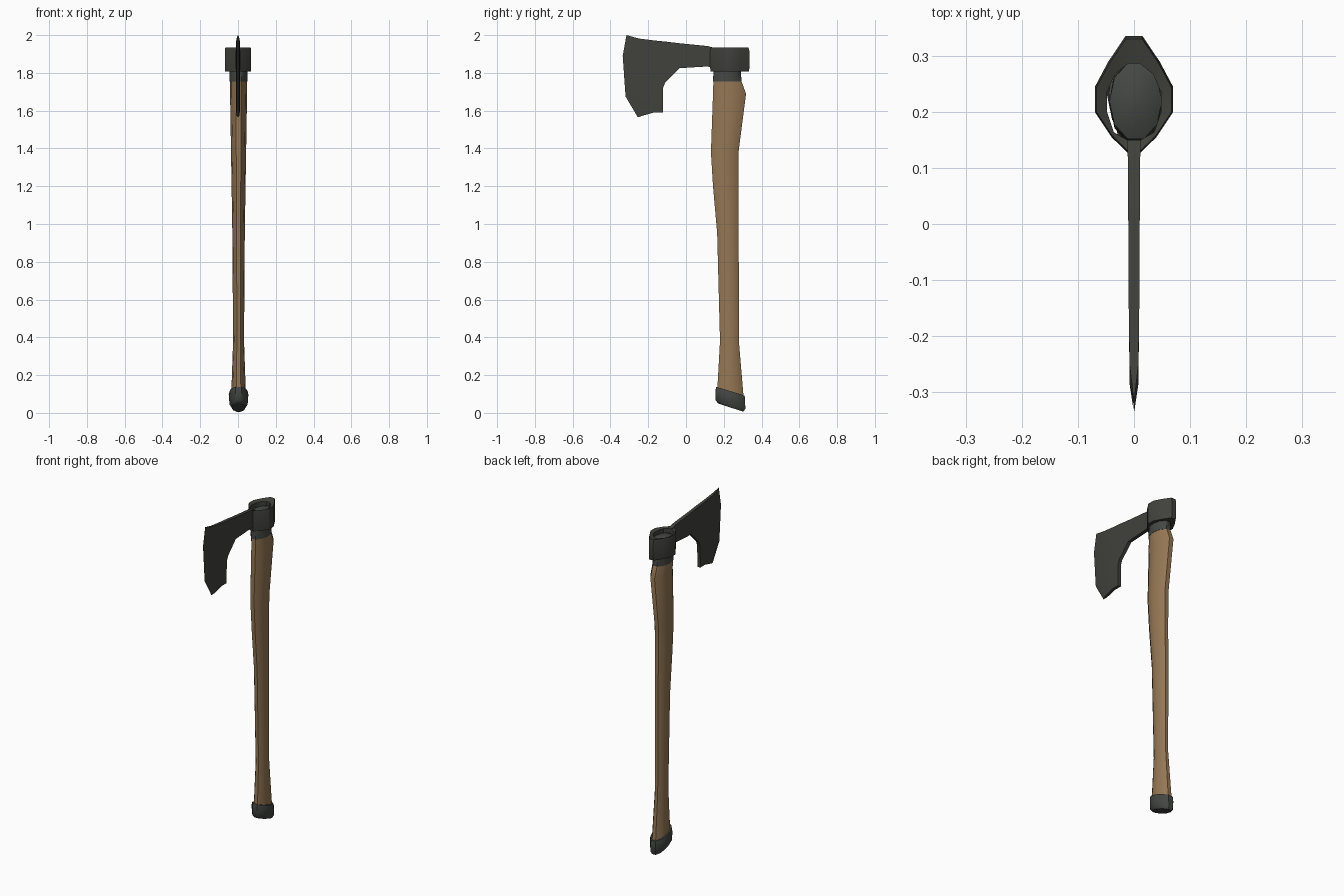
import bpy
import bmesh
from math import sin, cos, tau, radians

if "Cube" in bpy.data.objects:
    bpy.data.objects.remove(bpy.data.objects["Cube"])


def material(name, rgb):
    m = bpy.data.materials.new(name)
    m.use_nodes = True
    m.diffuse_color = (*rgb, 1)
    bsdf = m.node_tree.nodes["Principled BSDF"]
    bsdf.inputs["Base Color"].default_value = (*rgb, 1)
    bsdf.inputs["Roughness"].default_value = 0.7
    return m


wood = material("brown wood", (0.30, 0.185, 0.09))
iron = material("dark iron", (0.052, 0.053, 0.046))
grip = material("dark grey wrap", (0.058, 0.063, 0.058))


def loft(name, rings, mat, caps=True, wrap=False, angle=35):
    """Skin closed rings of equal length; cap the ends or join last to first."""
    bm = bmesh.new()
    loops = [[bm.verts.new(p) for p in ring] for ring in rings]
    n = len(loops[0])
    pairs = list(zip(loops, loops[1:]))
    if wrap:
        pairs.append((loops[-1], loops[0]))
    for a, b in pairs:
        for i in range(n):
            j = (i + 1) % n
            bm.faces.new((a[i], a[j], b[j], b[i]))
    if caps:
        bm.faces.new(loops[0])
        bm.faces.new(loops[-1])
    bmesh.ops.remove_doubles(bm, verts=bm.verts, dist=0.0002)
    bmesh.ops.recalc_face_normals(bm, faces=bm.faces)
    me = bpy.data.meshes.new(name)
    bm.to_mesh(me)
    bm.free()
    me.materials.append(mat)
    me.shade_smooth()
    me.set_sharp_from_angle(angle=radians(angle))
    ob = bpy.data.objects.new(name, me)
    bpy.context.collection.objects.link(ob)
    return ob


def oval(z, front, back, half, tilt=0.0, sides=10):
    """Oval section; tilt lowers the back side."""
    mid, depth = (front + back) / 2, (back - front) / 2
    ring = []
    for i in range(sides):
        t = tau * (i + 0.5) / sides - tau / 4
        s = sin(t) / cos(tau / 2 / sides)
        ring.append((half * cos(t) + 0.003, mid + depth * s, z - tilt * s))
    return ring


# Wooden haft with a swelling near the head and a flared foot
loft("haft", [
    oval(0.09, 0.165, 0.306, 0.039, 0.02),
    oval(0.38, 0.180, 0.280, 0.029),
    oval(0.95, 0.165, 0.279, 0.033),
    oval(1.20, 0.143, 0.277, 0.037),
    oval(1.38, 0.132, 0.278, 0.040),
    oval(1.69, 0.143, 0.318, 0.045),
    oval(1.76, 0.145, 0.292, 0.045),
], wood, angle=50)

# Wrapped neck that passes through the eye of the head
loft("neck", [
    oval(1.755, 0.143, 0.294, 0.047),
    oval(1.82, 0.146, 0.290, 0.047),
    oval(1.90, 0.152, 0.287, 0.047),
    oval(1.915, 0.185, 0.250, 0.022),
], grip, angle=50)

# Slanted butt cap
loft("butt_cap", [
    oval(0.028, 0.170, 0.304, 0.036, 0.022),
    oval(0.045, 0.156, 0.314, 0.048, 0.023),
    oval(0.096, 0.156, 0.313, 0.052, 0.023),
    oval(0.115, 0.160, 0.310, 0.048, 0.023),
], grip, angle=40)

# Eye of the head: a pointed ring around the neck
half_outer = [(0.012, 0.128), (0.040, 0.155), (0.070, 0.200),
              (0.070, 0.245), (0.046, 0.290), (0.015, 0.336)]
half_inner = [(0.012, 0.150), (0.036, 0.164), (0.048, 0.200),
              (0.048, 0.236), (0.034, 0.268), (0.010, 0.287)]


def eye_ring(half, z, grow=0.0):
    pts = half + [(-x, y) for x, y in reversed(half)]
    return [(x * (1 + grow), 0.21 + (y - 0.21) * (1 + grow), z) for x, y in pts]


loft("head_eye", [
    eye_ring(half_outer, 1.808, -0.03),
    eye_ring(half_outer, 1.825),
    eye_ring(half_outer, 1.915),
    eye_ring(half_outer, 1.934, -0.04),
    eye_ring(half_inner, 1.925),
    eye_ring(half_inner, 1.808),
], iron, caps=False, wrap=True, angle=30)

# Bearded blade: columns from the eye to the cutting edge
steps = (0, 0.25, 0.73, 1)


def column(y, top, bottom):
    return [(y, top + (bottom - top) * s) for s in steps]


columns = [
    (0.012, column(0.150, 1.932, 1.822)),
    (0.011, column(0.115, 1.942, 1.834)),
    (0.010, column(-0.035, 1.957, 1.825)),
    (0.010, column(-0.110, 1.966, 1.750)),
    (0.010, column(-0.122, 1.967, 1.720)),
    (0.010, column(-0.123, 1.967, 1.590)),
    (0.009, column(-0.170, 1.972, 1.590)),
    (0.008, [(-0.250, 1.982), (-0.285, 1.890), (-0.275, 1.685), (-0.235, 1.572)]),
    (0.0005, [(-0.315, 2.000), (-0.335, 1.890), (-0.320, 1.675), (-0.255, 1.565)]),
]
loft("blade", [
    [(thick, y, z) for y, z in col] + [(-thick, y, z) for y, z in reversed(col)]
    for thick, col in columns
], iron, caps=True, angle=30)
